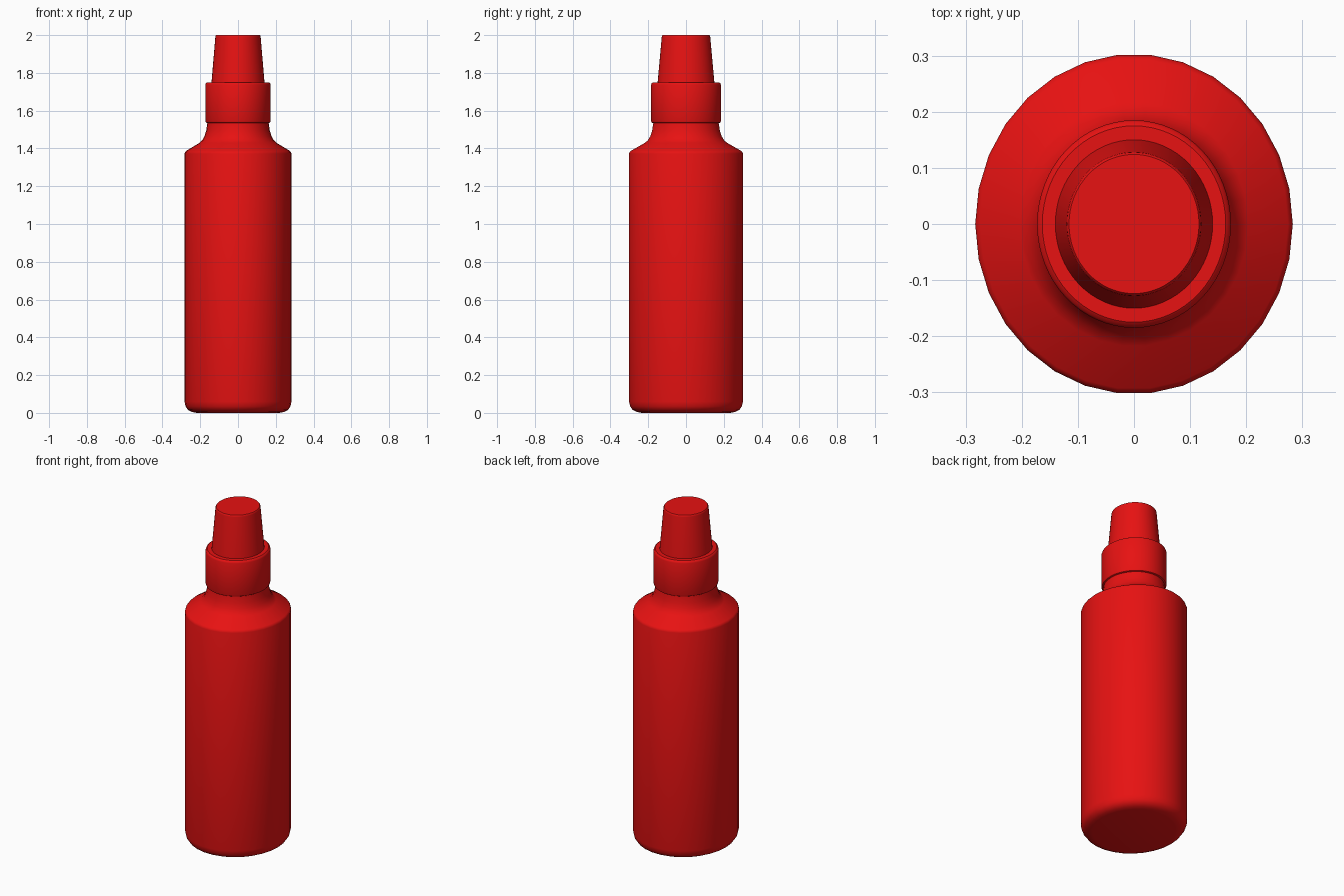
import bpy, bmesh, math

if "Cube" in bpy.data.objects:
    bpy.data.objects.remove(bpy.data.objects["Cube"])

X_SQUASH = 0.934  # bottle is slightly oval: narrower in x than in y

red = bpy.data.materials.new("red_plastic")
red.diffuse_color = (0.8, 0.006, 0.006, 1)
red.use_nodes = True
red.node_tree.nodes["Principled BSDF"].inputs["Base Color"].default_value = red.diffuse_color


def lathe(name, profile, sides, angle=35):
    """Revolve (radius, z) points around z, capping both ends."""
    bm = bmesh.new()
    rings = []
    for r, z in profile:
        rings.append([bm.verts.new((r * X_SQUASH * math.cos(2 * math.pi * i / sides),
                                    r * math.sin(2 * math.pi * i / sides), z))
                      for i in range(sides)])
    for a, b in zip(rings, rings[1:]):
        for i in range(sides):
            j = (i + 1) % sides
            bm.faces.new((a[i], a[j], b[j], b[i]))
    bm.faces.new(rings[0][::-1])
    bm.faces.new(rings[-1])
    bmesh.ops.recalc_face_normals(bm, faces=bm.faces)
    mesh = bpy.data.meshes.new(name)
    bm.to_mesh(mesh)
    bm.free()
    mesh.materials.append(red)
    ob = bpy.data.objects.new(name, mesh)
    bpy.context.collection.objects.link(ob)
    bpy.ops.object.select_all(action='DESELECT')
    ob.select_set(True)
    bpy.context.view_layer.objects.active = ob
    bpy.ops.object.shade_smooth_by_angle(angle=math.radians(angle))
    return ob


# Bottle body with rounded foot, sloped shoulder and flared neck
lathe("bottle_body", [
    (0.235, 0.0), (0.262, 0.005), (0.284, 0.016), (0.297, 0.034), (0.303, 0.06),
    (0.303, 1.372), (0.300, 1.381), (0.294, 1.387),
    (0.218, 1.430), (0.203, 1.443), (0.190, 1.465), (0.180, 1.495),
    (0.174, 1.535), (0.172, 1.56)], 30)

# Collar ring with softened rims
lathe("collar", [
    (0.165, 1.535), (0.177, 1.535), (0.182, 1.538), (0.185, 1.546),
    (0.185, 1.737), (0.182, 1.745), (0.175, 1.75), (0.145, 1.75)], 64)

# Tapered nozzle cap
lathe("nozzle_cap", [
    (0.151, 1.74), (0.1285, 1.99), (0.1275, 1.996), (0.124, 2.0)], 64)
